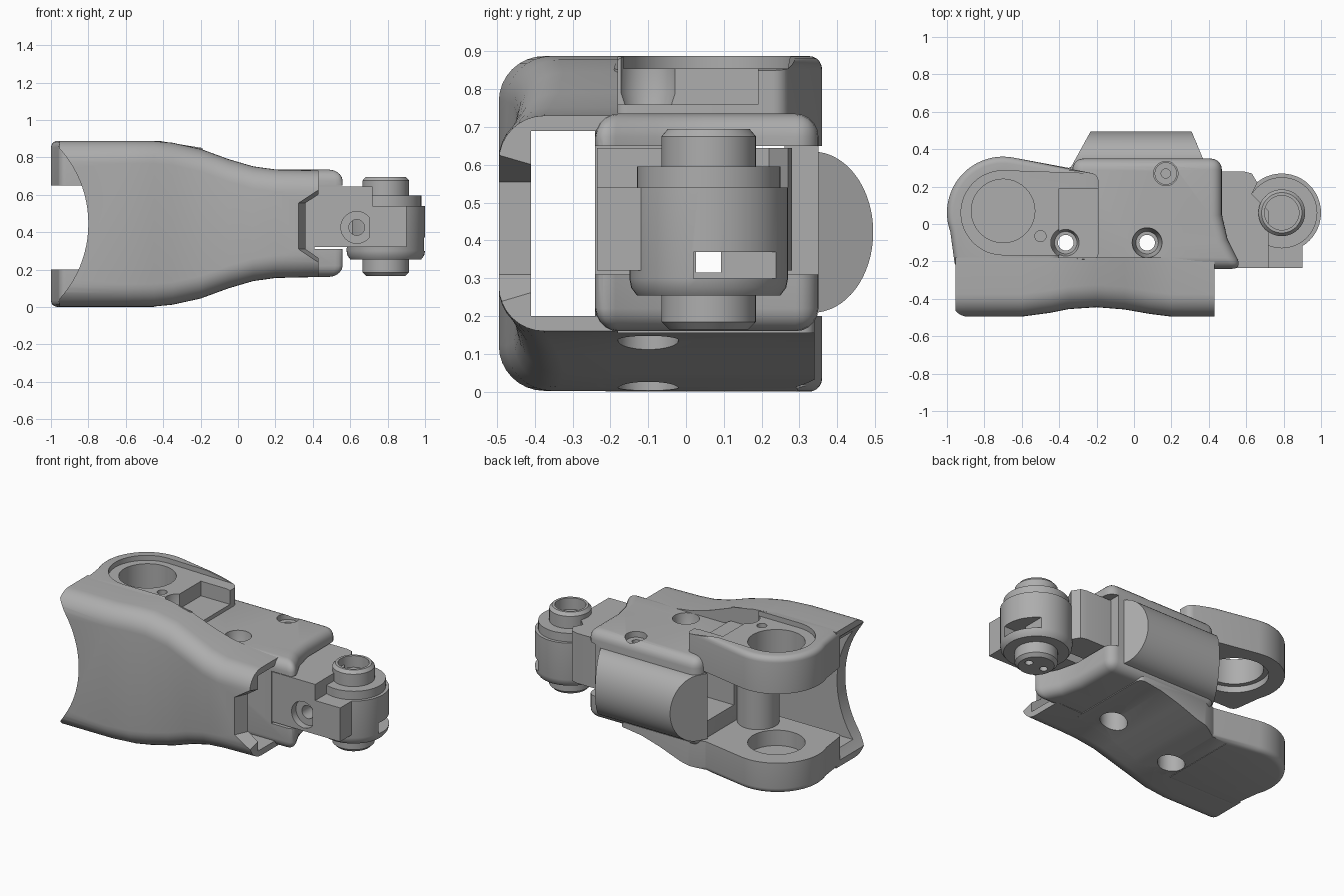
import bpy, bmesh
from math import sin, cos, pi, radians
from mathutils import Matrix, Vector

if "Cube" in bpy.data.objects:
    bpy.data.objects.remove(bpy.data.objects["Cube"])

GREY = (0.42, 0.42, 0.42, 1)
mat = bpy.data.materials.new("machined grey")
mat.use_nodes = True
mat.diffuse_color = GREY
mat.node_tree.nodes["Principled BSDF"].inputs["Base Color"].default_value = GREY

PIVOT = Vector((-0.7, 0.06, 0))
MID = 0.445


def make(name, bm):
    bmesh.ops.recalc_face_normals(bm, faces=bm.faces)
    mesh = bpy.data.meshes.new(name)
    bm.to_mesh(mesh)
    bm.free()
    mesh.materials.append(mat)
    obj = bpy.data.objects.new(name, mesh)
    bpy.context.collection.objects.link(obj)
    return obj


def loft(name, rings):
    """Skin a list of equal-length rings and cap both ends."""
    bm = bmesh.new()
    rows = [[bm.verts.new(p) for p in ring] for ring in rings]
    n = len(rows[0])
    for a, b in zip(rows, rows[1:]):
        for i in range(n):
            j = (i + 1) % n
            bm.faces.new((a[i], a[j], b[j], b[i]))
    bm.faces.new(rows[0])
    bm.faces.new(rows[-1])
    return make(name, bm)


def plan(name, pts, z0, z1):
    """Extrude an xy outline upward."""
    return loft(name, [[(x, y, z) for x, y in pts] for z in (z0, z1)])


def side(name, pts, y0, y1, shift=0):
    """Extrude an xz outline along y, optionally slanting in x."""
    return loft(name, [[(x + dx, y, z) for x, z in pts] for y, dx in ((y0, 0), (y1, shift))])


def box(name, x0, x1, y0, y1, z0, z1):
    return plan(name, [(x0, y0), (x1, y0), (x1, y1), (x0, y1)], z0, z1)


def arc(cx, cy, r, a0, a1, n):
    return [(cx + r * cos(radians(a0 + (a1 - a0) * i / n)),
             cy + r * sin(radians(a0 + (a1 - a0) * i / n))) for i in range(n + 1)]


def disc(name, x, y, r, z0, z1, n=40):
    return plan(name, arc(x, y, r, 0, 360, n)[:-1], z0, z1)


def disc_y(name, x, z, r, y0, y1, n=40):
    return side(name, arc(x, z, r, 0, 360, n)[:-1], y0, y1)


def lathe(name, x, y, profile, n=48):
    """Turn a radius/height profile about a vertical axis."""
    bm = bmesh.new()
    verts = [bm.verts.new((r, 0, z)) for r, z in profile]
    edges = [bm.edges.new(p) for p in zip(verts, verts[1:])]
    bmesh.ops.spin(bm, geom=verts + edges, cent=(0, 0, 0), axis=(0, 0, 1),
                   angle=2 * pi, steps=n, use_merge=True)
    bmesh.ops.remove_doubles(bm, verts=bm.verts, dist=0.0005)
    bm.transform(Matrix.Translation((x, y, 0)))
    return make(name, bm)


def finish(obj, cutters=(), bevel=0):
    """Round the edges, cut the holes and bake the result."""
    if bevel:
        mod = obj.modifiers.new("round", "BEVEL")
        mod.width, mod.segments = bevel, 5
        mod.limit_method, mod.angle_limit = "ANGLE", radians(40)
    for cutter in cutters:
        cutter.hide_render = True
        mod = obj.modifiers.new("cut", "BOOLEAN")
        mod.operation, mod.solver, mod.object = "DIFFERENCE", "EXACT", cutter
    bpy.context.view_layer.update()
    graph = bpy.context.evaluated_depsgraph_get()
    mesh = bpy.data.meshes.new_from_object(obj.evaluated_get(graph))
    obj.modifiers.clear()
    obj.data = mesh
    for face in mesh.polygons:
        face.use_smooth = True
    mesh.set_sharp_from_angle(angle=radians(30))


# Bolt holes shared by several parts
bolts = []
for bx, low, high in ((-0.365, 0.12, 0.72), (0.07, 0.24, 0.66)):
    bolts.append(lathe("bolt_cutter", bx, -0.1, [
        (0, -0.1), (0.08, -0.1), (0.08, low), (0.042, low),
        (0.042, high), (0.06, high), (0.08, high + 0.07), (0.08, 1), (0, 1)], 32))

# Front shell: U-shaped section that narrows toward the joint
stations = [(-0.955, 0.4425, -0.495), (-0.6, 0.4425, -0.495), (-0.45, 0.4425, -0.475),
            (-0.35, 0.433, -0.455), (-0.2, 0.4, -0.445), (-0.05, 0.345, -0.457),
            (0.08, 0.307, -0.48), (0.2, 0.29, -0.495), (0.43, 0.285, -0.495)]
rings = []
for x, half, front in stations:
    inner = max(0.245, half - 0.09)
    top = arc(front + 0.12, MID + half - 0.12, 0.12, 90, 180, 8)
    bottom = arc(front + 0.12, MID - half + 0.12, 0.12, 180, 270, 8)
    section = ([(-0.18, MID + half)] + top + bottom + [(-0.18, MID - half)]
               + [(-0.18, MID - inner), (-0.41, MID - inner),
                  (-0.41, MID + inner), (-0.18, MID + inner)])
    rings.append([(x, y, z) for y, z in section])
shell = loft("front_shell", rings)
finish(shell, [
    disc_y("shell_end_cutter", -1.4, MID, 0.6, -0.7, 0, 96),
    side("shell_notch_cutter", [(0.48, 0.68), (0.29, 0.555), (0.29, 0.31), (0.48, 0.18)],
         -0.57, -0.33, 0.105)] + bolts)

# Main body: hollow through its length, with a slot for the link
body = plan("main_body", [(0.47, 0.35), (0.47, 0.05), (0.5, -0.08), (0.58, -0.24),
                          (-0.33, -0.24), (-0.33, 0.35)], 0.16, 0.735)
finish(body, [box("slot_cutter", 0.41, 0.8, -0.4, 0.5, 0.31, 0.65),
              box("tunnel_cutter", -0.5, 0.5, -0.02, 0.26, 0.31, 0.65),
              disc("screw_cutter", 0.17, 0.27, 0.065, 0.68, 1)] + bolts, 0.06)
screw = lathe("screw_head", 0.17, 0.27, [
    (0, 0.67), (0.06, 0.67), (0.06, 0.7), (0.025, 0.7), (0.025, 0.68), (0, 0.68)], 24)
finish(screw)


# Hinge lugs, rounded on the outside and flat on the inside
def lug(name, outline, z0, z1, cutters):
    obj = plan(name, arc(PIVOT.x, PIVOT.y, 0.3, 80, 200, 28) + [(-0.955, -0.24)] + outline, z0, z1)
    finish(obj, cutters + bolts, 0.035)


recess = arc(PIVOT.x, PIVOT.y, 0.225, 90, 270, 24) + [(-0.1, -0.165), (-0.1, 0.265)]
lug("upper_lug", [(-0.5, -0.24), (-0.4, -0.19), (-0.19, -0.19), (-0.19, 0.265)], 0.55, 0.8875, [
    box("upper_trim_cutter", -1.2, 0.5, -1, 1, 0.4, 0.65),
    side("upper_slope_cutter", [(-0.42, 0.8876), (-0.1, 0.835), (-0.1, 1), (-0.42, 1)], -1, 1),
    plan("recess_cutter", recess, 0.855, 1),
    box("pocket_cutter", -0.4, -0.1, -0.18, 0.19, 0.76, 1),
    disc("upper_bore_cutter", PIVOT.x, PIVOT.y + 0.01, 0.17, 0.3, 1),
    disc("upper_rim_cutter", PIVOT.x, PIVOT.y + 0.01, 0.2, 0.3, 0.69),
    disc("pin_hole_cutter", -0.5, -0.065, 0.03, 0.8, 1, 20)])

# Lower lug runs under the body and rises along its slope
bore = disc("lower_bore_cutter", PIVOT.x, PIVOT.y + 0.01, 0.17, 0.1, 0.8)
slope = [(x, MID - h) for x, h, f in stations if -0.5 < x < 0.25]
lug("lower_lug", [(0.24, -0.24), (0.24, 0.34), (-0.26, 0.34), (-0.35, 0.3)], 0, 0.28, [
    box("lower_trim_cutter", -1.2, 0.5, -1, 1, 0.2, 0.5),
    side("lower_slope_cutter", slope + [(0.4, 0.155), (0.4, -0.2), (-0.45, -0.2)], -1, 1),
    bore])
boss = disc("bolt_boss", -0.44, -0.115, 0.125, 0.15, 0.7)
finish(boss, [bore, bolts[0]])

# Rounded rear pad with slanted ends
dome = [(0.335 + 0.16 * sin(pi * i / 32), 0.422 - 0.213 * cos(pi * i / 32)) for i in range(33)]
pad = loft("rear_pad", [[(x + slant * (y - 0.335), y, z) for y, z in [(0.28, 0.209)] + dome
                         + [(0.28, 0.635)]] for x, slant in ((-0.32, 0.55), (0.375, -0.42))])
finish(pad)

# Narrow window that runs through the knuckle and link into the hollow body
window = box("window_cutter", 0.3, 1.1, 0.027, 0.093, 0.315, 0.37)

# Link between body and knuckle, with a screw hole in its front
link = plan("link", [(0.36, -0.235), (0.72, -0.235), (0.72, 0.07), (0.63, 0.16), (0.66, 0.22),
                     (0.63, 0.27), (0.59, 0.28), (0.36, 0.28)], 0.32, 0.645)
finish(link, [disc_y("link_counterbore_cutter", 0.635, 0.425, 0.085, -0.4, -0.19),
              disc_y("link_hole_cutter", 0.635, 0.425, 0.042, -0.4, -0.05), window])
arm = box("link_arm", 0.7, 0.9, -0.235, 0.02, 0.32, 0.54)
finish(arm)

# Knuckle with hollow pin
knuckle = lathe("knuckle", 0.79, 0.06, [
    (0, 0.165), (0.105, 0.165), (0.125, 0.185), (0.125, 0.255), (0.19, 0.255),
    (0.205, 0.275), (0.21, 0.3), (0.21, 0.54), (0.19, 0.54), (0.19, 0.595), (0.125, 0.595),
    (0.125, 0.675), (0.108, 0.695), (0.092, 0.695), (0.092, 0.62), (0, 0.62)])
finish(knuckle, [window, box("knuckle_slot_cutter", 0.9, 1.1, 0.02, 0.3, 0.3, 0.37)] + [
    disc("pin_drill_cutter", 0.79 + s * 0.055, 0.06, 0.024, 0, 0.22, 16) for s in (-1, 1)])

# Remove the helper cutters
for obj in list(bpy.data.objects):
    if obj.name.split(".")[0].endswith("_cutter"):
        bpy.data.objects.remove(obj)
